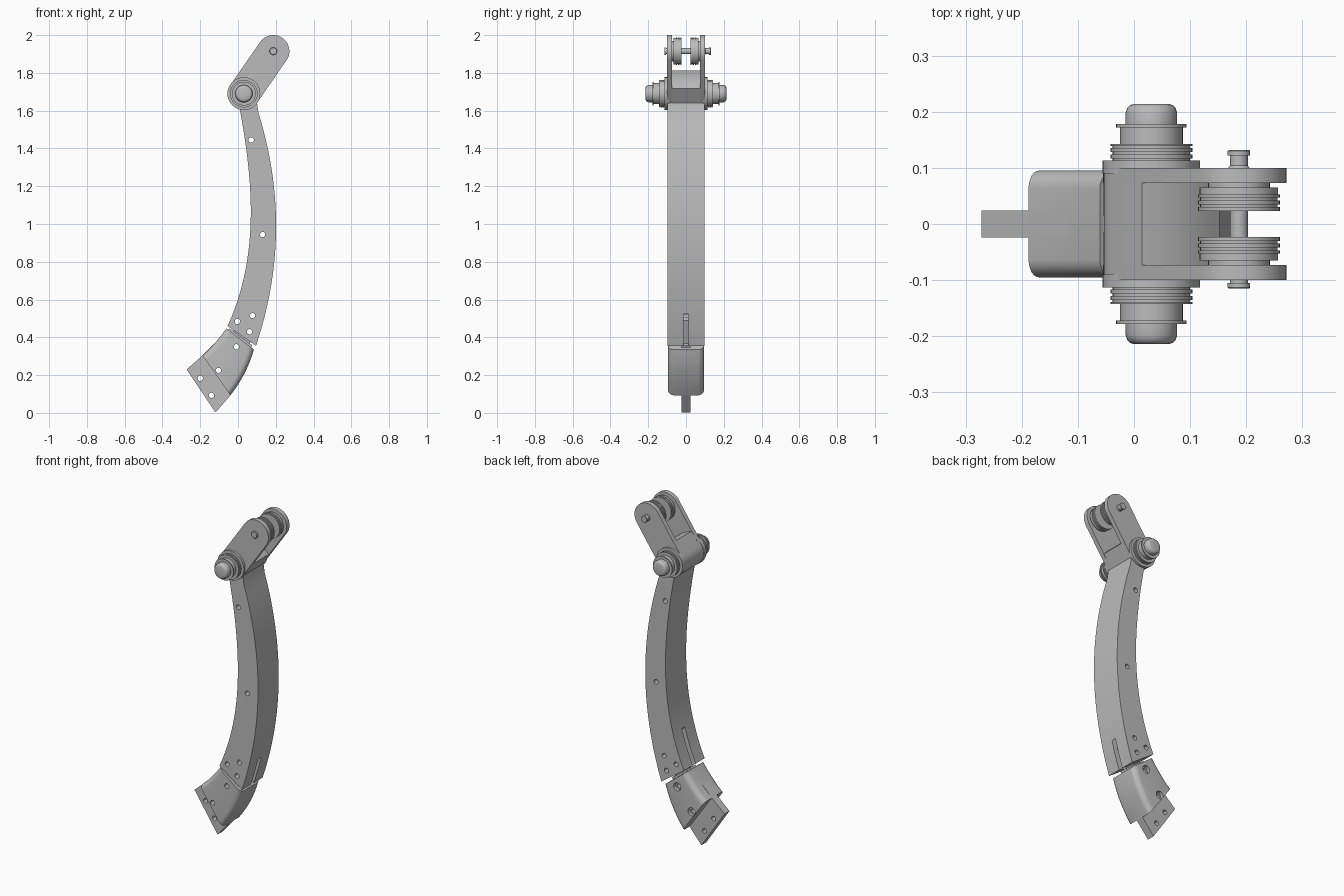
import bpy, bmesh, math
from mathutils import Vector
from mathutils.geometry import interpolate_bezier

if "Cube" in bpy.data.objects:
    bpy.data.objects.remove(bpy.data.objects["Cube"], do_unlink=True)

grey = bpy.data.materials.new("plain grey")
grey.use_nodes = True
COLOUR = (0.5, 0.5, 0.5, 1)
grey.diffuse_color = COLOUR
grey.node_tree.nodes["Principled BSDF"].inputs["Base Color"].default_value = COLOUR

PIVOT = Vector((0.031, 1.69))
TIP = Vector((0.187, 1.915))
R = 0.085
ALONG = (TIP - PIVOT).normalized()
SIDE = Vector((-ALONG.y, ALONG.x))


def finish(bm, name):
    bmesh.ops.recalc_face_normals(bm, faces=bm.faces)
    mesh = bpy.data.meshes.new(name)
    bm.to_mesh(mesh)
    bm.free()
    mesh.materials.append(grey)
    obj = bpy.data.objects.new(name, mesh)
    bpy.context.collection.objects.link(obj)
    return obj


def activate(obj):
    bpy.ops.object.select_all(action='DESELECT')
    obj.select_set(True)
    bpy.context.view_layer.objects.active = obj


def smooth(obj):
    activate(obj)
    bpy.ops.object.shade_smooth_by_angle(angle=math.radians(35))


def add_prism(bm, points, y0, y1):
    """Extrude an x-z outline from y0 to y1."""
    face = bm.faces.new([bm.verts.new((p[0], y0, p[1])) for p in points])
    out = bmesh.ops.extrude_face_region(bm, geom=[face])["geom"]
    verts = [v for v in out if isinstance(v, bmesh.types.BMVert)]
    bmesh.ops.translate(bm, verts=verts, vec=(0, y1 - y0, 0))


def prism(name, points, y0, y1, round_under=0, radius=0):
    bm = bmesh.new()
    add_prism(bm, points, y0, y1)
    if radius:
        edges = [e for e in bm.edges if e.calc_length() < round_under
                 and abs(e.verts[0].co.y - e.verts[1].co.y) < 1e-5]
        bmesh.ops.bevel(bm, geom=edges, offset=radius, segments=6,
                        profile=0.5, affect='EDGES')
    return finish(bm, name)


def arc(centre, radius, start, end, n):
    angles = [math.radians(start + (end - start) * i / n) for i in range(n + 1)]
    return [centre + radius * Vector((math.cos(a), math.sin(a))) for a in angles]


def curve(*points, n=24):
    return [Vector((p.x, p.y)) for p in
            interpolate_bezier(*[Vector((x, z, 0)) for x, z in points], n)]


def lathe(name, profile, centre, sign=1):
    """Turn (radius, y) points about an axis along y."""
    bm = bmesh.new()
    verts = [bm.verts.new((r, y * sign, 0)) for r, y in profile]
    edges = [bm.edges.new(pair) for pair in zip(verts, verts[1:])]
    bmesh.ops.spin(bm, geom=verts + edges, cent=(0, 0, 0), axis=(0, 1, 0),
                   angle=math.tau, steps=40)
    bmesh.ops.remove_doubles(bm, verts=bm.verts, dist=1e-5)
    bmesh.ops.translate(bm, verts=bm.verts, vec=(centre.x, 0, centre.y))
    obj = finish(bm, name)
    smooth(obj)
    return obj


def cut(obj, outlines):
    """Subtract a set of prisms given as (outline, y0, y1)."""
    bm = bmesh.new()
    for points, y0, y1 in outlines:
        add_prism(bm, points, y0, y1)
    cutter = finish(bm, "cutter")
    cutter.hide_render = True
    mod = obj.modifiers.new("holes", 'BOOLEAN')
    mod.operation, mod.solver, mod.object = 'DIFFERENCE', 'EXACT', cutter
    activate(obj)
    bpy.ops.object.modifier_apply(modifier=mod.name)
    bpy.data.objects.remove(cutter, do_unlink=True)


def hole(x, z, r=0.014, y0=-0.2, y1=0.2):
    return arc(Vector((x, z)), r, 0, 345, 23), y0, y1


# Curved beam, rounded at the pivot and squared off inside the fork
inner = curve((0.01, 1.605), (0.085, 1.2), (0.109, 0.82), (-0.055, 0.46))
outer = curve((0.095, 0.355), (0.235, 0.77), (0.235, 1.18), (0.108, 1.59))
fork_floor = [PIVOT + ALONG * (0.092 + 0.012 * (1 - k * k)) + SIDE * (R * 0.99 * k)
              for k in (1, 0.6, 0.2, -0.2, -0.6, -1)]
cap = arc(PIVOT, R, 235, 147, 12)
beam = prism("beam", inner[::-1] + cap + fork_floor
             + [PIVOT - SIDE * R] + outer[::-1], -0.098, 0.098)
beam_holes = [hole(*p) for p in ((0.07, 1.445), (0.13, 0.944), (0.077, 0.515),
                                 (-0.003, 0.484), (0.061, 0.43))]
slot = ([(0.32, 0.33), (0.0, 0.68), (-0.3, 0.4), (0, 0.1)], -0.014, 0.014)
cut(beam, [slot])
cut(beam, beam_holes)
smooth(beam)

# Rounded lower boot
boot_inner = curve((-0.061, 0.447), (-0.1, 0.395), (-0.14, 0.345), (-0.188, 0.304), n=5)
boot_outer = curve((-0.04, 0.093), (0.02, 0.17), (0.06, 0.25), (0.084, 0.335), n=9)
boot = prism("boot", boot_inner + boot_outer, -0.095, 0.095, 0.12, 0.032)
boot_points = ((-0.008, 0.35), (-0.103, 0.225))
boot_holes = [hole(*p) for p in boot_points]
cut(boot, boot_holes)
cut(boot, [hole(*p, r=0.024, y0=0.075, y1=0.2) for p in boot_points])
smooth(boot)

# Central plate that joins boot and beam and sticks out as a tongue
tongue = prism("tongue", [(-0.272, 0.23), (-0.188, 0.304), (-0.045, 0.448),
                          (0.075, 0.358), (-0.04, 0.093), (-0.119, 0.002)],
               -0.024, 0.024)
cut(tongue, boot_holes + [hole(-0.2, 0.183), hole(-0.14, 0.093)])
core = prism("slot_core", [(-0.03, 0.43), (0.06, 0.36), (0.11, 0.49), (0.02, 0.57)],
             -0.013, 0.013)
cut(core, beam_holes)

# Fork links, pivot hubs and rollers on both sides
heading = math.degrees(math.atan2(ALONG.y, ALONG.x))
capsule = (arc(PIVOT, R, heading + 90, heading + 270, 20)
           + arc(TIP, R, heading - 90, heading + 90, 20))
hub_profile = [(0, 0.09), (0.087, 0.09), (0.087, 0.113), (0.069, 0.113),
               (0.069, 0.117), (0.073, 0.117), (0.073, 0.124), (0.069, 0.124),
               (0.069, 0.128), (0.073, 0.128), (0.073, 0.135), (0.069, 0.135),
               (0.069, 0.139), (0.073, 0.139), (0.073, 0.143), (0.056, 0.143),
               (0.056, 0.172), (0.063, 0.172), (0.063, 0.178), (0.046, 0.178),
               (0.046, 0.198), (0.043, 0.207), (0.038, 0.212), (0.031, 0.214),
               (0, 0.214)]
roller_profile = [(0, 0.023), (0.073, 0.023), (0.073, 0.03), (0.069, 0.03),
                  (0.069, 0.035), (0.073, 0.035), (0.073, 0.042), (0.069, 0.042),
                  (0.069, 0.047), (0.073, 0.047), (0.073, 0.053), (0.07, 0.053),
                  (0.07, 0.065), (0.055, 0.065), (0.055, 0.075), (0, 0.075)]
for word, s in (("back", 1), ("front", -1)):
    link = prism(word + "_link", capsule, *sorted((s * 0.073, s * 0.1)))
    smooth(link)
    lathe(word + "_hub", hub_profile, PIVOT, s)
    lathe(word + "_roller", roller_profile, TIP, s)

# Headed roller pin
lathe("roller_pin", [(0, -0.115), (0.018, -0.115), (0.02, -0.113), (0.02, -0.105),
                     (0.016, -0.105), (0.016, 0.1), (0.019, 0.1), (0.016, 0.104),
                     (0.016, 0.122), (0.02, 0.122), (0.02, 0.13), (0.018, 0.132),
                     (0, 0.132)], TIP)
